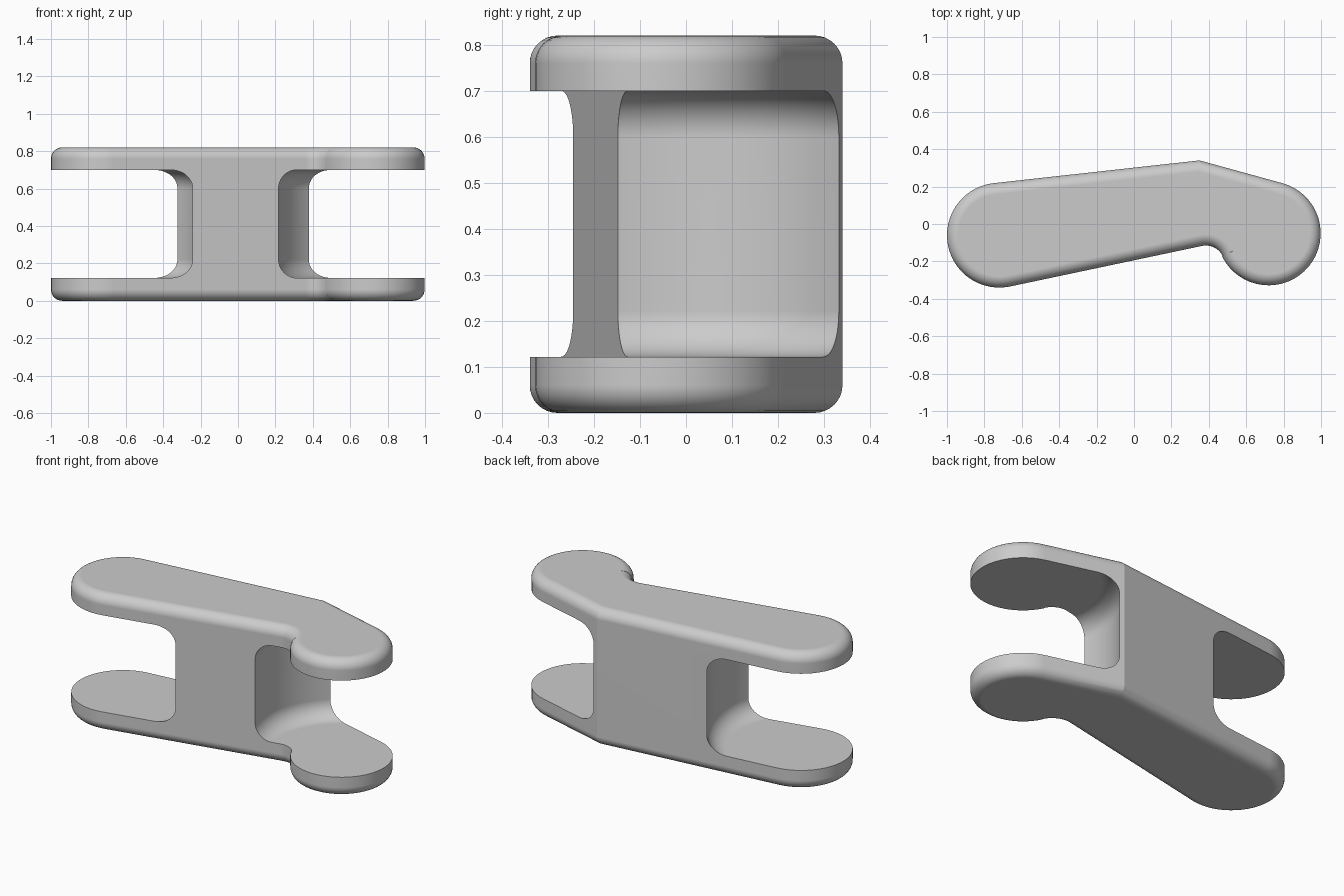
import bpy, bmesh
from math import sin, cos, pi, radians

if "Cube" in bpy.data.objects:
    bpy.data.objects.remove(bpy.data.objects["Cube"])

HEIGHT, ROUND = 0.82, 0.06
SLOT_LOW, SLOT_HIGH, SLOT_RADIUS, SLOT_FILLET = 0.122, 0.70, 0.513, 0.1
LEFT_END, RIGHT_END = (0.72, -0.05), (-0.72, -0.06)   # model's own left is +x

grey = bpy.data.materials.new("plain grey")
grey.use_nodes = True
grey.diffuse_color = (0.6, 0.6, 0.6, 1)
grey.node_tree.nodes["Principled BSDF"].inputs["Base Color"].default_value = (0.6, 0.6, 0.6, 1)


def arc(centre, radius, start, end, steps):
    angles = [radians(start + (end - start) * i / steps) for i in range(steps + 1)]
    return [(centre[0] + radius * cos(a), centre[1] + radius * sin(a)) for a in angles]


def outline(inset):
    """Plan of the link, moved inward by inset."""
    apex = radians(85.2)
    miter = inset / cos(radians(10.7))
    points = arc(RIGHT_END, 0.28 - inset, 96, 281, 26)
    points += arc((0.384, -0.215), 0.1 + inset, 101, 26.2, 10)
    points += arc(LEFT_END, 0.278 - inset, -153.8, 74.5, 32)
    points.append((0.35 - miter * cos(apex), 0.34 - miter * sin(apex)))
    return points


def loft(name, rings):
    """Closed solid skinned through a stack of (points, z) rings."""
    bm = bmesh.new()
    loops = [[bm.verts.new((x, y, z)) for x, y in pts] for pts, z in rings]
    for low, high in zip(loops, loops[1:]):
        for i in range(len(low)):
            j = (i + 1) % len(low)
            bm.faces.new((low[i], low[j], high[j], high[i]))
    bm.faces.new(loops[0][::-1])
    bm.faces.new(loops[-1])
    bmesh.ops.recalc_face_normals(bm, faces=bm.faces)
    mesh = bpy.data.meshes.new(name)
    bm.to_mesh(mesh)
    bm.free()
    mesh.materials.append(grey)
    obj = bpy.data.objects.new(name, mesh)
    bpy.context.collection.objects.link(obj)
    return obj


def rounded_levels(bottom, top, radius, steps):
    """(inset, z) pairs for a wall with quarter-round edges."""
    turns = [i / steps * pi / 2 for i in range(steps + 1)]
    low = [(radius * (1 - sin(t)), bottom + radius * (1 - cos(t))) for t in turns]
    return low + [(d, bottom + top - z) for d, z in reversed(low)]


# Link body with rounded upper and lower rims
body = loft("link_body", [(outline(d), z) for d, z in rounded_levels(0, HEIGHT, ROUND, 8)])

# Round slots, concentric with each end, leave two plates and a central web
for name, centre in (("left_slot", LEFT_END), ("right_slot", RIGHT_END)):
    levels = rounded_levels(SLOT_LOW, SLOT_HIGH, SLOT_FILLET, 10)
    cutter = loft(name, [(arc(centre, SLOT_RADIUS - d, 0, 360, 72)[:-1], z) for d, z in levels])
    cutter.hide_render = True
    cut = body.modifiers.new(name, "BOOLEAN")
    cut.operation, cut.solver, cut.object = "DIFFERENCE", "EXACT", cutter
    bpy.context.view_layer.objects.active = body
    bpy.ops.object.modifier_apply(modifier=cut.name)
    bpy.data.objects.remove(cutter)

# Smooth curves, crisp slot edges and back ridge
bpy.ops.object.select_all(action="DESELECT")
body.select_set(True)
bpy.context.view_layer.objects.active = body
bpy.ops.object.shade_smooth_by_angle(angle=radians(16))
weights = body.modifiers.new("even_normals", "WEIGHTED_NORMAL")
weights.keep_sharp = True
